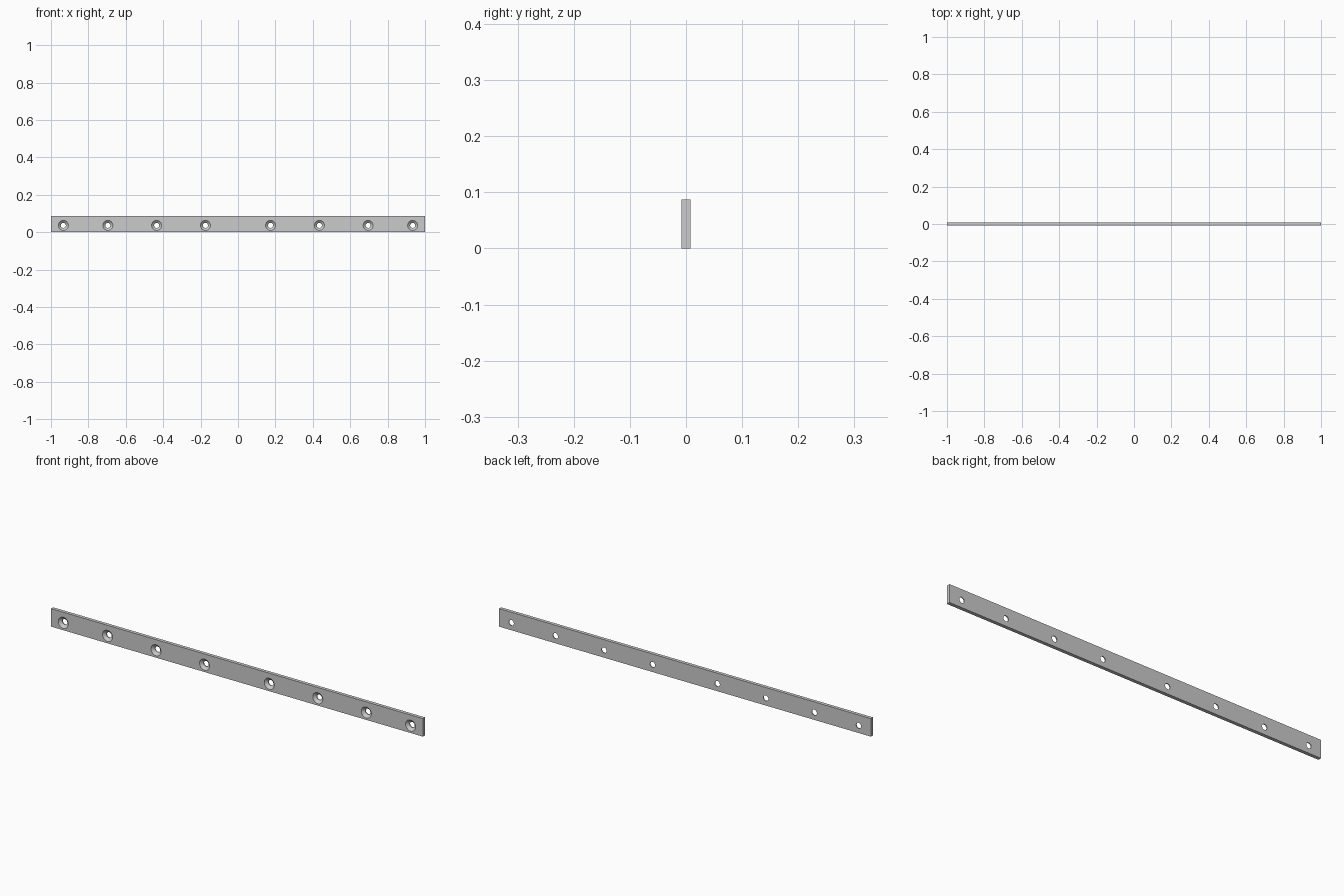
import bpy, bmesh, math

if "Cube" in bpy.data.objects:
    bpy.data.objects.remove(bpy.data.objects["Cube"])

L, T, H = 2.0, 0.0165, 0.0875            # length, thickness, height
HOLE_Z = 0.036
HOLE_X = [0.174, 0.435, 0.696, 0.934]    # mirrored to the left half
R_HEAD, R_HOLE, SINK = 0.027, 0.0135, 0.012
SEG = 32


def mesh_object(name, bm):
    bmesh.ops.recalc_face_normals(bm, faces=bm.faces)
    me = bpy.data.meshes.new(name)
    bm.to_mesh(me)
    bm.free()
    ob = bpy.data.objects.new(name, me)
    bpy.context.collection.objects.link(ob)
    return ob


# Flat bar
bm = bmesh.new()
bmesh.ops.create_cube(bm, size=1)
for v in bm.verts:
    v.co.x *= L
    v.co.y *= T
    v.co.z = (v.co.z + 0.5) * H
bar = mesh_object("mounting_bar", bm)


# Countersunk hole cutter: cone at the front, straight bore to the back
def add_hole(bm, x):
    slope = (R_HEAD - R_HOLE) / SINK
    out = 0.002
    profile = [(-T / 2 - out, R_HEAD + slope * out),
               (-T / 2 + SINK, R_HOLE), (T / 2 + 0.01, R_HOLE)]
    rings = []
    for y, r in profile:
        rings.append([bm.verts.new((x + r * math.cos(a), y, HOLE_Z + r * math.sin(a)))
                      for a in (2 * math.pi * i / SEG for i in range(SEG))])
    for a, b in zip(rings, rings[1:]):
        for i in range(SEG):
            j = (i + 1) % SEG
            bm.faces.new((a[i], a[j], b[j], b[i]))
    bm.faces.new(rings[0])
    bm.faces.new(rings[-1])


bm = bmesh.new()
for x in HOLE_X:
    for side in (-1, 1):
        add_hole(bm, side * x)
cutter = mesh_object("hole_cutter", bm)
cutter.hide_render = True

# Cut the holes and drop the cutter
mod = bar.modifiers.new("holes", 'BOOLEAN')
mod.operation = 'DIFFERENCE'
mod.solver = 'EXACT'
mod.object = cutter
bpy.context.view_layer.objects.active = bar
bar.select_set(True)
bpy.ops.object.modifier_apply(modifier=mod.name)
bpy.data.objects.remove(cutter)
bpy.ops.object.shade_smooth_by_angle(angle=math.radians(30))
